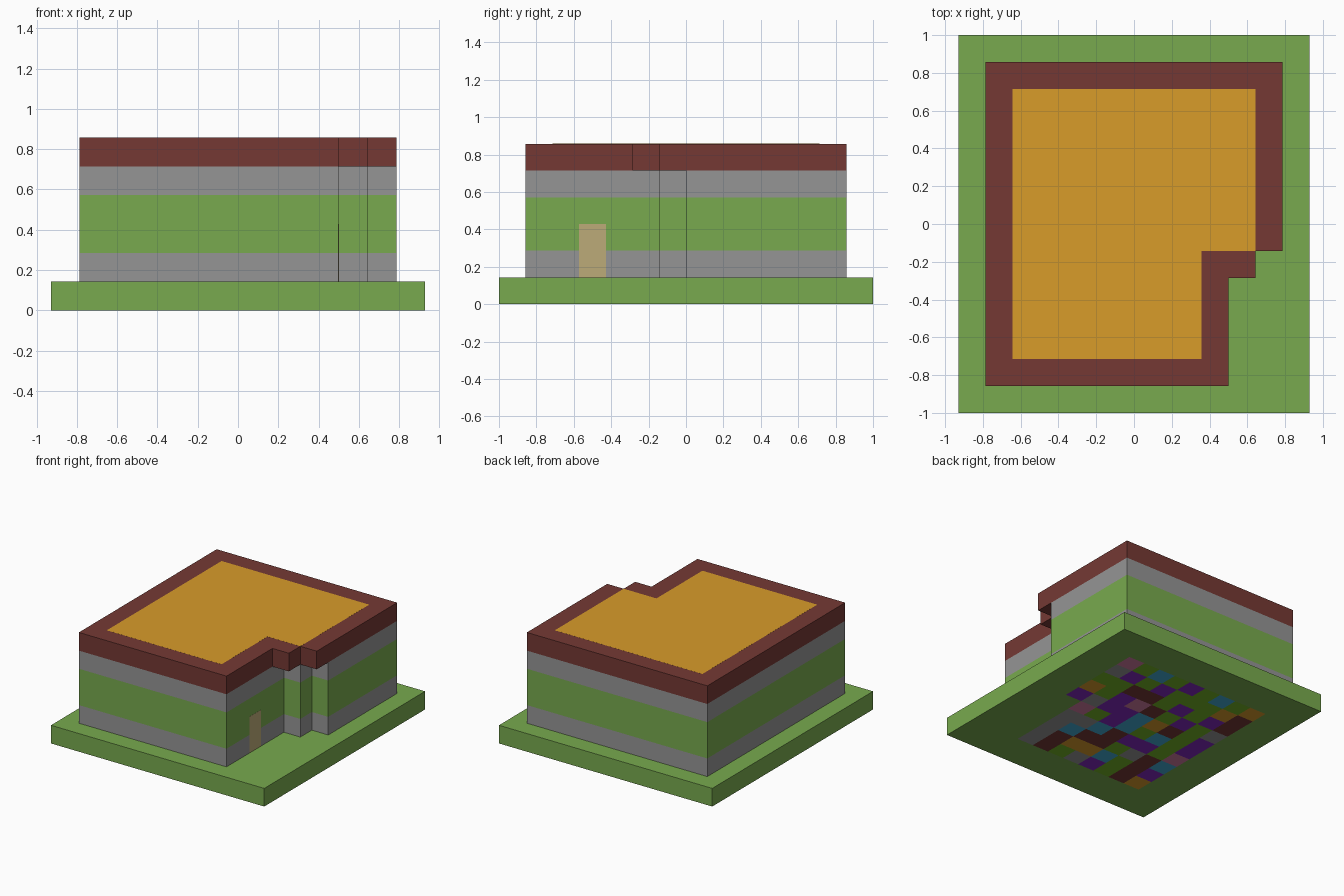
import bpy
import bmesh

U = 1 / 7  # one building block

if "Cube" in bpy.data.objects:
    bpy.data.objects.remove(bpy.data.objects["Cube"])


def linear(c):
    c /= 255
    return c / 12.92 if c <= 0.04045 else ((c + 0.055) / 1.055) ** 2.4


def material(name, *rgb):
    mat = bpy.data.materials.new(name)
    mat.use_nodes = True
    colour = [linear(c) for c in rgb] + [1]
    mat.diffuse_color = colour
    shader = mat.node_tree.nodes["Principled BSDF"]
    shader.inputs["Base Color"].default_value = colour
    return mat


GRASS = material("grass_green", 120, 170, 78)
GREY = material("stone_grey", 149, 149, 149)
BROWN = material("roof_brown", 117, 57, 52)
GOLD = material("deck_gold", 216, 156, 42)
TAN = material("door_tan", 188, 171, 120)
PURPLE = material("tile_purple", 132, 40, 192)
TEAL = material("tile_teal", 66, 170, 212)
PINK = material("tile_pink", 208, 122, 160)
LIME = material("tile_lime", 114, 180, 36)


def add_object(name, bm, mats):
    mesh = bpy.data.meshes.new(name)
    bm.to_mesh(mesh)
    bm.free()
    for mat in mats:
        mesh.materials.append(mat)
    obj = bpy.data.objects.new(name, mesh)
    bpy.context.collection.objects.link(obj)
    return obj


def prism(name, outline, bottom, top, mat):
    """Upright solid over an outline given in blocks."""
    bm = bmesh.new()
    low = [bm.verts.new((x * U, y * U, bottom * U)) for x, y in outline]
    high = [bm.verts.new((x * U, y * U, top * U)) for x, y in outline]
    bm.faces.new(low)
    bm.faces.new(high)
    for i in range(len(low)):
        j = (i + 1) % len(low)
        bm.faces.new((low[i], low[j], high[j], high[i]))
    bmesh.ops.recalc_face_normals(bm, faces=bm.faces)
    return add_object(name, bm, [mat])


def stepped(x, y, step_x, mid_x, step_y, mid_y):
    """Rectangle with a two-step notch in its front +x corner."""
    return [(-x, -y), (step_x, -y), (step_x, step_y), (mid_x, step_y),
            (mid_x, mid_y), (x, mid_y), (x, y), (-x, y)]


# Ground slab with a mosaic of floor tiles showing on its underside
tile_rows = ["kgtgpgtgo", "epgpgggob", "ggbbgpgpb", "ogpkbgpge", "pepptobgp",
             ".kgptgtgp", ".eetbppgk", ".etbbgebt", ".ebootgbp", ".ebgepgbo"]
tile_keys = ".eboptkg"
bm = bmesh.new()
bmesh.ops.create_grid(bm, x_segments=13, y_segments=14, size=1)
for v in bm.verts:
    v.co.x *= 6.5 * U
for face in bm.faces:
    centre = face.calc_center_median() / U
    col, row = int(4.5 - centre.x), int(5 - centre.y)
    if abs(centre.x) < 4.5 and abs(centre.y) < 5:
        face.material_index = tile_keys.index(tile_rows[row][col])
slab = add_object("ground_slab", bm, [GRASS, GREY, BROWN, GOLD, PURPLE, TEAL, PINK, LIME])
thick = slab.modifiers.new("thickness", 'SOLIDIFY')
thick.thickness = U
thick.offset = 1

# Wall bands
walls = stepped(5.5, 6, 3.5, 4.5, -1, 0)
prism("wall_base", walls, 1, 2, GREY)
prism("wall_middle", walls, 2, 4, GRASS)
prism("wall_top", walls, 4, 5, GREY)

# Roof overhanging the notch, with a flush deck
prism("roof", stepped(5.5, 6, 3.5, 4.5, -2, -1), 5, 6, BROWN)
deck = [(-4.5, -5), (2.5, -5), (2.5, -1), (4.5, -1), (4.5, 5), (-4.5, 5)]
prism("roof_deck", deck, 5.98, 6.003, GOLD)

# Door plate on the side wall
prism("door", [(3.48, -4), (3.504, -4), (3.504, -3), (3.48, -3)], 1, 3, TAN)
